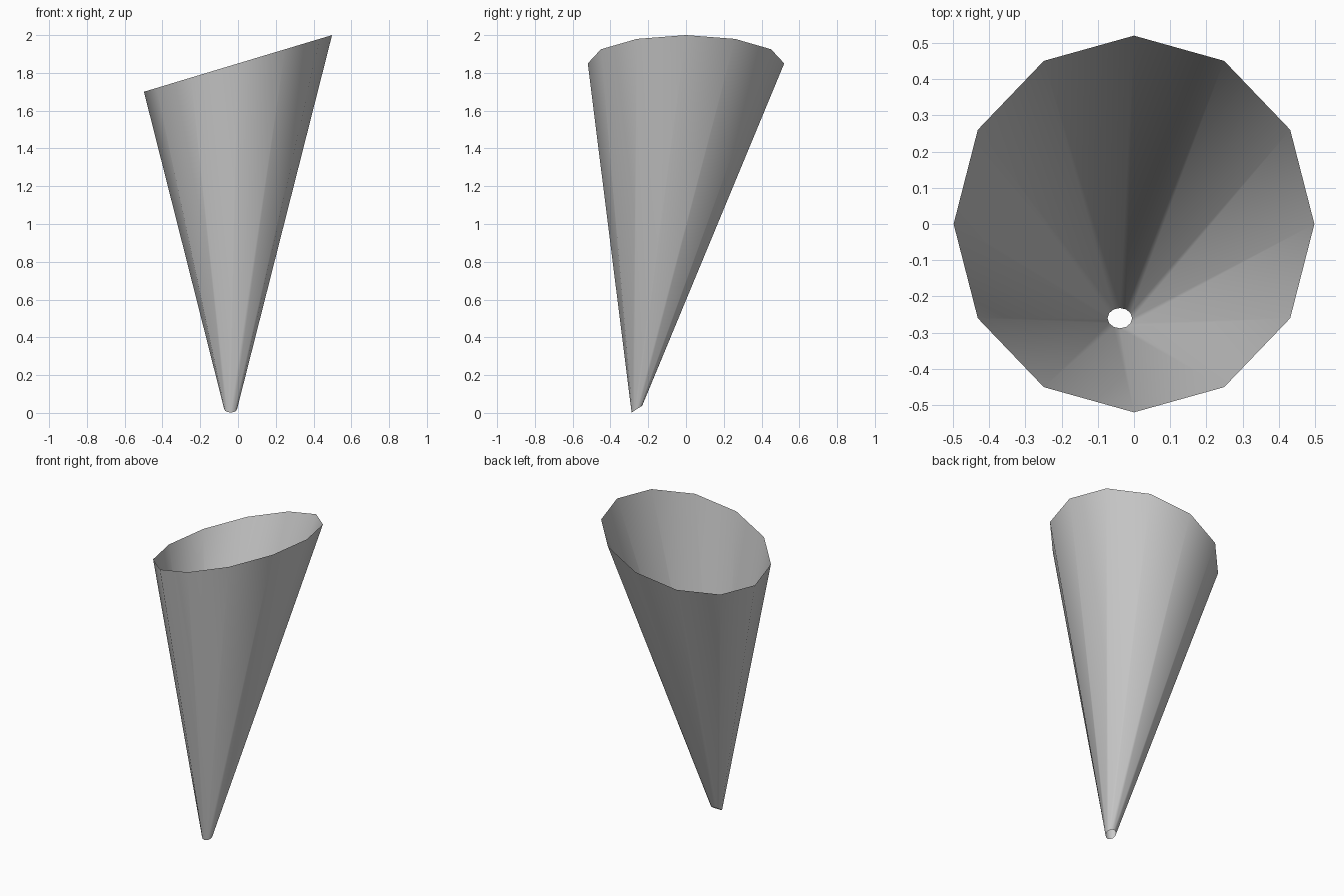
import bpy, bmesh, math
from mathutils import Vector

if "Cube" in bpy.data.objects:
    bpy.data.objects.remove(bpy.data.objects["Cube"])

SIDES = 12


def ring(bm, center, u, v):
    """Ring of vertices around a centre, spanned by two half-axis vectors."""
    c, u, v = Vector(center), Vector(u), Vector(v)
    angles = [2 * math.pi * i / SIDES for i in range(SIDES)]
    return [bm.verts.new(c + u * math.cos(a) + v * math.sin(a)) for a in angles]


bm = bmesh.new()

# Small tilted opening at the tip, wide slanted opening at the top
tip = ring(bm, (-0.039, -0.26, 0.02), (0.034, 0, 0), (0, 0.028, 0.018))
rim = ring(bm, (0, 0, 1.85), (0.498, 0, 0.15), (0, 0.52, 0))

# Open wall between the two rings
for i in range(SIDES):
    j = (i + 1) % SIDES
    bm.faces.new((tip[i], tip[j], rim[j], rim[i])).smooth = True

mesh = bpy.data.meshes.new("open_cone")
bm.to_mesh(mesh)
bm.free()
bpy.context.collection.objects.link(bpy.data.objects.new("open_cone", mesh))
